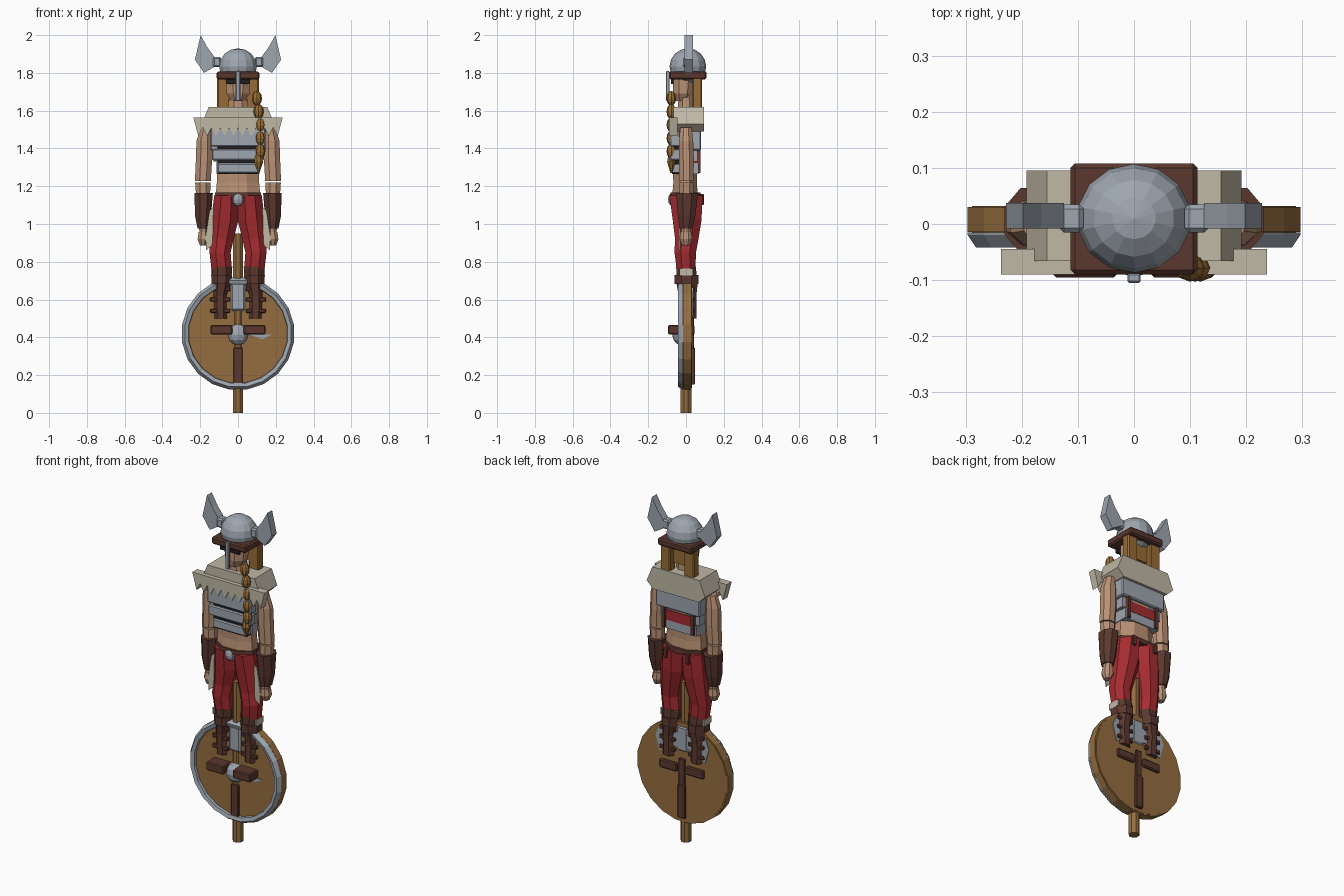
import bpy, bmesh, math
from mathutils import Vector


def mat(name, c):
    m = bpy.data.materials.new(name)
    m.diffuse_color = (*c, 1)
    return m


SKIN = mat("skin", (0.50, 0.29, 0.18))
RED = mat("red_cloth", (0.38, 0.025, 0.03))
BROWN = mat("dark_leather", (0.105, 0.04, 0.028))
STEEL = mat("steel", (0.34, 0.38, 0.43))
WOOD = mat("wood", (0.30, 0.155, 0.05))
HAIR = mat("golden_hair", (0.31, 0.15, 0.035))
FUR = mat("pale_fur", (0.53, 0.48, 0.38))
BLACK = mat("black", (0.015, 0.014, 0.014))


def finish(name, bm, m):
    bmesh.ops.recalc_face_normals(bm, faces=bm.faces[:])
    me = bpy.data.meshes.new(name)
    bm.to_mesh(me)
    bm.free()
    me.materials.append(m)
    ob = bpy.data.objects.new(name, me)
    bpy.context.collection.objects.link(ob)
    return ob


def box(name, x, y, z, m, bevel=0):
    """Box from (min, max) ranges."""
    bm = bmesh.new()
    bmesh.ops.create_cube(bm, size=1)
    for v in bm.verts:
        v.co = Vector([(r[0] + r[1]) / 2 + c * (r[1] - r[0]) for r, c in zip((x, y, z), v.co)])
    if bevel:
        bmesh.ops.bevel(bm, geom=bm.edges[:], offset=bevel, segments=1, affect='EDGES')
    return finish(name, bm, m)


def loft(name, rings, n, m):
    """Skin through polygon rings given as (cx, cy, z, rx, ry)."""
    bm = bmesh.new()
    loops = []
    k = 1 / math.cos(math.pi / n)
    for cx, cy, z, rx, ry in rings:
        loops.append([bm.verts.new((cx + rx * k * math.cos((i + .5) * math.tau / n),
                                    cy + ry * k * math.sin((i + .5) * math.tau / n), z)) for i in range(n)])
    for a, b in zip(loops, loops[1:]):
        for i in range(n):
            bm.faces.new((a[i], a[(i + 1) % n], b[(i + 1) % n], b[i]))
    bm.faces.new(loops[0])
    bm.faces.new(loops[-1])
    return finish(name, bm, m)


def plate(name, pts, y0, y1, m):
    """Outline in x, z extruded along y."""
    bm = bmesh.new()
    f = bm.faces.new([bm.verts.new((x, y0, z)) for x, z in pts])
    r = bmesh.ops.extrude_face_region(bm, geom=[f])
    for v in r["geom"]:
        if isinstance(v, bmesh.types.BMVert):
            v.co.y = y1
    return finish(name, bm, m)


def ball(name, c, r, m, seg=10, rings=6):
    bm = bmesh.new()
    bmesh.ops.create_uvsphere(bm, u_segments=seg, v_segments=rings, radius=1)
    for v in bm.verts:
        v.co = Vector([c[i] + v.co[i] * r[i] for i in range(3)])
    return finish(name, bm, m)


def ring_pts(r, n=20, z=0.42):
    return [(r * math.sin((i + .5) * math.tau / n), z + r * math.cos((i + .5) * math.tau / n)) for i in range(n)]


def mirror(ob):
    md = ob.modifiers.new("mirror", 'MIRROR')
    empty_me = bpy.data.meshes.get("mirror_axis")
    md.use_axis[0] = True
    md.use_mirror_merge = False
    return ob


# Helmet
ball("helmet_dome", (0, 0.01, 1.833), (0.102, 0.097, 0.097), STEEL, 14, 8)
box("helmet_brim", (-.113, .113), (-.09, .108), (1.765, 1.808), BROWN, .008)
box("nose_guard", (-.012, .012), (-.105, -.088), (1.65, 1.81), STEEL, .003)
mirror(box("wing_socket", (.09, .133), (-.015, .035), (1.83, 1.885), STEEL, .008))
mirror(plate("helmet_wing", [(.198, 2.0), (.228, 1.87), (.18, 1.80), (.125, 1.832), (.125, 1.885), (.165, 1.94)],
             -.008, .037, STEEL))

# Head and hair
loft("head", [(0, -.015, 1.65, .035, .045), (0, -.015, 1.69, .06, .055), (0, -.01, 1.79, .065, .06)], 8, SKIN)
loft("neck", [(0, 0, 1.57, .055, .045), (0, 0, 1.70, .045, .04)], 8, SKIN)
box("eye_mask", (-.062, .062), (-.079, -.065), (1.742, 1.78), BLACK)
mirror(box("hair_side", (.045, .11), (.035, .085), (1.60, 1.775), HAIR, .006))
box("hair_back", (-.05, .05), (.035, .055), (1.66, 1.775), HAIR)

# Braid hanging over one shoulder
for i in range(5):
    ball("braid_knot", (.10 + .018 * min(i, 2) / 2, -.078, 1.665 - i * .07), (.027, .025, .04), HAIR, 8, 6)
loft("braid_tail", [(.108, -.078, 1.365, .016, .016), (.11, -.078, 1.33, .024, .022), (.108, -.078, 1.27, .005, .005)],
     8, HAIR)

# Fur collar with a toothed front
plate("fur_collar", [(-.155, 1.62), (.155, 1.62), (.192, 1.53), (.15, 1.49), (-.15, 1.49), (-.192, 1.53)],
      -.066, .095, FUR)
teeth = [(-.21 + .42 * i / 18, 1.465 if i % 2 == 0 else 1.51) for i in range(19)]
plate("fur_collar_front", [(.237, 1.565)] + [(-.237, 1.565)] + teeth, -.09, -.045, FUR)

# Torso with banded armour
loft("torso", [(0, -.005, 1.15, .118, .068), (0, -.005, 1.22, .112, .062), (0, -.005, 1.30, .11, .065),
               (0, 0, 1.52, .135, .07)], 8, SKIN)
box("armour_backing", (-.108, .108), (-.074, .03), (1.265, 1.50), BLACK)
for w, z0, z1 in ((.145, 1.41, 1.51), (.138, 1.337, 1.398), (.11, 1.27, 1.322)):
    box("chest_band", (-w, w), (-.085, -.03), (z0, z1), STEEL, .006)
box("upper_back_plate", (-.145, .145), (-.03, .08), (1.39, 1.51), STEEL, .006)
box("side_plate", (-.13, .13), (-.03, .06), (1.33, 1.39), STEEL)
box("back_sash", (-.105, .105), (.04, .068), (1.315, 1.375), RED)
box("lower_back_plate", (-.115, .115), (-.03, .066), (1.265, 1.325), STEEL)
mirror(box("back_strap", (.085, .105), (.05, .078), (1.27, 1.40), BROWN))

# Belt
loft("belt", [(0, -.003, 1.14, .124, .082), (0, -.003, 1.168, .122, .08)], 8, BROWN)
ball("belt_buckle", (0, -.07, 1.13), (.034, .025, .036), STEEL, 8, 6)
mirror(box("belt_loop", (.06, .085), (.07, .095), (1.10, 1.16), BROWN, .004))

# Arms
mirror(loft("upper_arm", [(.186, .002, 1.228, .042, .037), (.18, .002, 1.34, .043, .04),
                          (.178, 0, 1.44, .042, .038), (.17, 0, 1.51, .026, .03)], 8, SKIN))
mirror(loft("elbow", [(.185, .003, 1.15, .037, .036), (.186, .003, 1.221, .041, .037)], 8, SKIN))
mirror(loft("bracer", [(.184, 0, .975, .03, .034), (.185, .003, 1.04, .042, .046),
                       (.182, .006, 1.165, .049, .058)], 8, BROWN))
mirror(loft("wrist", [(.181, 0, .955, .022, .024), (.183, 0, .98, .024, .026)], 8, SKIN))
mirror(loft("hand", [(.186, 0, .887, .016, .02), (.184, 0, .92, .03, .033), (.182, 0, .958, .026, .028)], 8, SKIN))

# Trousers and hip furs
mirror(loft("trouser_leg", [(.087, 0, .765, .054, .05), (.095, -.004, .85, .056, .057), (.085, .004, .92, .062, .062),
                            (.07, .006, 1.02, .072, .076), (.062, 0, 1.15, .064, .088)], 8, RED))
mirror(plate("hip_fur", [(.13, 1.09), (.15, 1.07), (.172, .93), (.168, .86), (.135, .89)], -.036, -.028, FUR))

# Boots with fur cuffs and laces
mirror(loft("boot", [(.092, .008, .50, .04, .047), (.095, .008, .62, .042, .047), (.087, .006, .68, .05, .055),
                     (.085, 0, .775, .055, .052)], 8, BROWN))
mirror(box("boot_cuff", (.135, .143), (-.035, .037), (.728, .765), FUR))
mirror(loft("boot_top_strap", [(.087, .003, .682, .053, .064), (.087, .003, .73, .055, .064)], 8, BROWN))
for z in (.54, .60, .655):
    mirror(box("boot_lace", (.042, .147), (-.035, .045), (z - .011, z + .011), BROWN, .004))
mirror(box("foot", (.03, .145), (-.095, .046), (.415, .465), BROWN, .006))

# Round shield
plate("shield_board", ring_pts(.292), -.02, .032, WOOD)
bm = bmesh.new()
profile = ((.30, -.02), (.285, -.042), (.265, -.036), (.262, -.015), (.30, -.015))
rows = [[bm.verts.new((x, y, z)) for x, z in ring_pts(r)] for r, y in profile]
for a, b in zip(rows, rows[1:] + rows[:1]):
    for i in range(20):
        bm.faces.new((a[i], a[(i + 1) % 20], b[(i + 1) % 20], b[i]))
finish("shield_rim", bm, STEEL)
plate("shield_edge", ring_pts(.30), -.014, .03, WOOD)
ball("shield_boss", (0, -.025, .415), (.056, .048, .056), STEEL)

# Axe behind the shield
loft("axe_handle", [(0, 0, 0, .027, .028), (0, 0, .95, .027, .028)], 8, WOOD)
box("handle_grip", (-.024, .024), (-.034, .048), (.15, .345), BROWN, .004)
box("shield_grip", (-.02, .02), (.025, .043), (.33, .50), BROWN, .003)
mirror(plate("axe_blade", [(.0, .655), (.05, .64), (.15, .66), (.175, .60), (.15, .51), (.05, .565), (0, .56)],
             .027, .036, STEEL))
box("axe_socket", (-.038, .038), (-.036, .038), (.54, .69), STEEL, .01)
plate("blade_tip", [(.06, .415), (.18, .415), (.13, .39)], -.024, -.018, STEEL)
